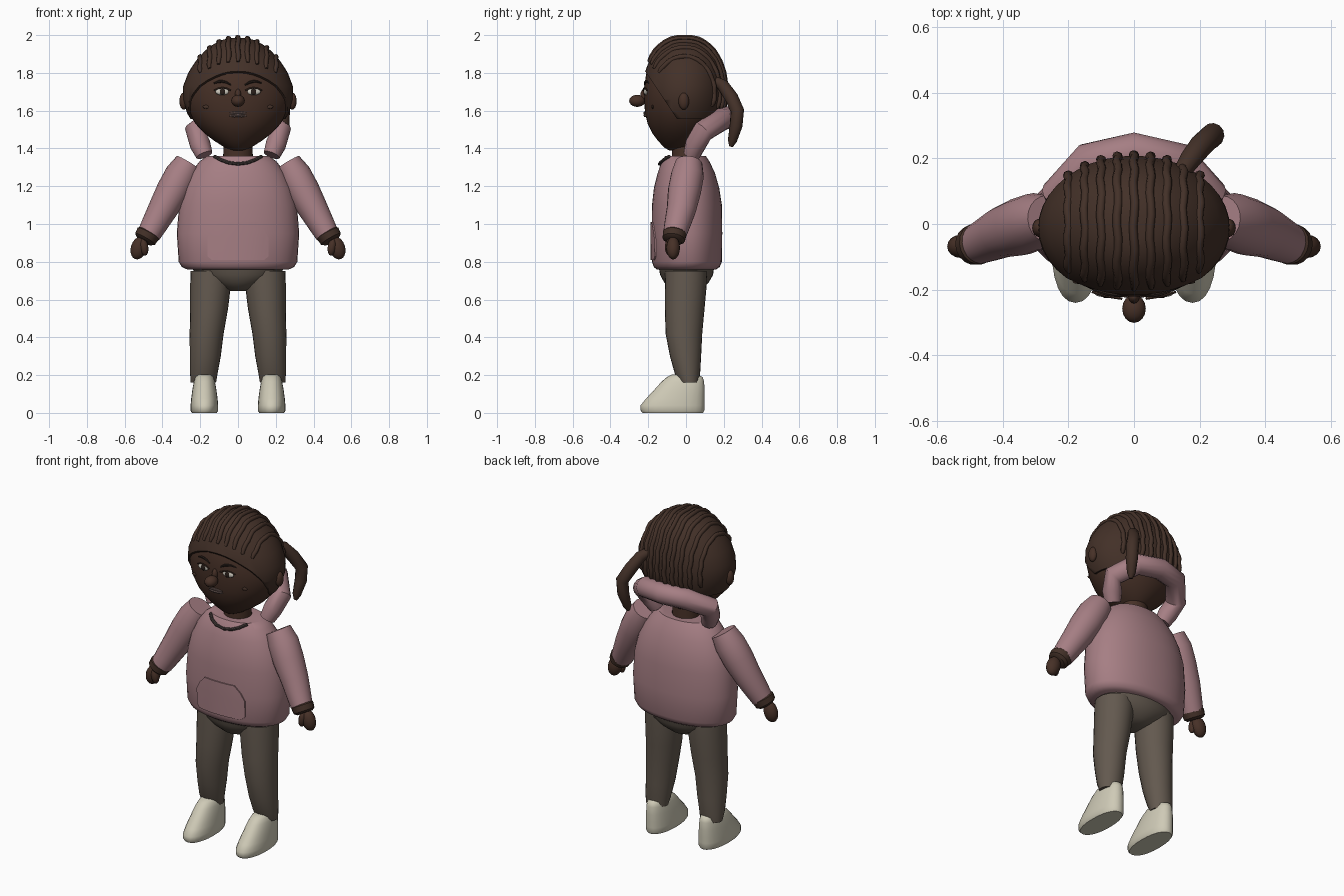
import bpy, bmesh, math
from mathutils import Vector, Matrix
from mathutils.bvhtree import BVHTree

if "Cube" in bpy.data.objects:
    bpy.data.objects.remove(bpy.data.objects["Cube"])


def colour(name, r, g, b):
    m = bpy.data.materials.new(name)
    m.diffuse_color = (r, g, b, 1)
    m.use_nodes = True
    m.node_tree.nodes["Principled BSDF"].inputs["Base Color"].default_value = m.diffuse_color
    return m


SKIN = colour("skin brown", 0.062, 0.030, 0.020)
HAIR = colour("hair brown", 0.056, 0.030, 0.021)
PINK = colour("dusty pink", 0.38, 0.21, 0.23)
PANTS = colour("trouser grey", 0.125, 0.10, 0.078)
SHOE = colour("shoe cream", 0.62, 0.59, 0.47)
WHITE = colour("eye white", 0.60, 0.57, 0.50)
DARK = colour("dark brown", 0.022, 0.014, 0.011)
LIP = colour("lip taupe", 0.15, 0.10, 0.09)
CORD = colour("cord grey", 0.06, 0.045, 0.042)


def finish(name, bm, mat, angle=40):
    bmesh.ops.recalc_face_normals(bm, faces=bm.faces)
    me = bpy.data.meshes.new(name)
    bm.to_mesh(me)
    bm.free()
    ob = bpy.data.objects.new(name, me)
    bpy.context.collection.objects.link(ob)
    me.materials.append(mat)
    bpy.ops.object.select_all(action='DESELECT')
    ob.select_set(True)
    bpy.context.view_layer.objects.active = ob
    bpy.ops.object.shade_smooth_by_angle(angle=math.radians(angle))
    return ob


def loft(rings):
    """Skin a list of point rings and cap both ends."""
    bm = bmesh.new()
    vs = [[bm.verts.new(p) for p in r] for r in rings]
    n = len(vs[0])
    for a, b in zip(vs, vs[1:]):
        for i in range(n):
            bm.faces.new((a[i], a[(i + 1) % n], b[(i + 1) % n], b[i]))
    bm.faces.new(vs[0])
    bm.faces.new(vs[-1])
    return bm


def stack(rows, cx=0, n=32, p=1.0):
    """Horizontal oval rings: rows of (z, half width, front y, back y[, x shift])."""
    rings = []
    for z, rx, yf, yb, *dx in rows:
        x0 = cx + (dx[0] if dx else 0)
        ring = []
        for i in range(n):
            c, s = math.cos(math.tau * i / n), math.sin(math.tau * i / n)
            c, s = math.copysign(abs(c) ** p, c), math.copysign(abs(s) ** p, s)
            ring.append((x0 + rx * c, (yf + yb) / 2 + (yb - yf) / 2 * s, z))
        rings.append(ring)
    return loft(rings)


def tube(name, pts, radii, mat, n=10, angle=40, flat=1.0):
    """Sweep a round section along points; flat scales the section's depth."""
    pts = [Vector(p) for p in pts]
    rings = []
    if not isinstance(radii, (list, tuple)):
        radii = [radii] * len(pts)
    ref = Vector((0, 1, 0))
    t0 = pts[-1] - pts[0]
    if abs(t0.normalized().y) > 0.8 or abs(t0.x) < 1e-4 and len(pts) > 8:
        ref = Vector((1, 0, 0))
    for i, p in enumerate(pts):
        t = (pts[min(i + 1, len(pts) - 1)] - pts[max(i - 1, 0)]).normalized()
        v = (ref - t * ref.dot(t)).normalized()
        u = t.cross(v)
        ref = v
        rings.append([p + radii[i] * (u * math.cos(math.tau * k / n) + flat * v * math.sin(math.tau * k / n))
                      for k in range(n)])
    return finish(name, loft(rings), mat, angle)


def ball(name, c, r, mat, rot=0.0, seg=16):
    bm = bmesh.new()
    m = Matrix.Translation(c) @ Matrix.Rotation(rot, 4, 'Y') @ Matrix.Diagonal((*r, 1))
    bmesh.ops.create_uvsphere(bm, u_segments=seg, v_segments=seg // 2 + 2, radius=1, matrix=m)
    return finish(name, bm, mat, 60)


# head: egg with a narrow chin
HEAD = [(1.39, .035, -.09, .03), (1.405, .07, -.115, .06), (1.44, .125, -.148, .10),
        (1.48, .178, -.178, .135), (1.53, .225, -.203, .165), (1.59, .262, -.217, .185),
        (1.66, .284, -.222, .198), (1.73, .282, -.221, .200), (1.80, .254, -.210, .190),
        (1.86, .214, -.186, .170), (1.91, .167, -.155, .14), (1.945, .12, -.12, .105),
        (1.968, .07, -.08, .065), (1.976, .025, -.04, .025)]
head = stack(HEAD, n=40)
surface = BVHTree.FromBMesh(head)
finish("head", head, SKIN, 60)

# hair cap: slightly larger shell trimmed to the hairline
cap = stack([(1.68 + (z - 1.68) * 1.03, rx + .008, yf - .008, yb + .008) for z, rx, yf, yb in HEAD], n=40)
for co, no in (((0, 0, 1.555), (0, 0, 1)), ((0, -.05, 1.56), (0, 1.5, 1))):
    geom = cap.verts[:] + cap.edges[:] + cap.faces[:]
    bmesh.ops.bisect_plane(cap, geom=geom, plane_co=co, plane_no=no, clear_inner=True)
bmesh.ops.holes_fill(cap, edges=[e for e in cap.edges if e.is_boundary])
finish("hair_cap", cap, HAIR, 60)


def face_y(x, z):
    return surface.ray_cast(Vector((x, -1, z)), Vector((0, 1, 0)))[0].y


# rows of braids from forehead to nape
for k in range(-4, 5):
    x = k * .05
    origin = Vector((x, 0, 1.68))
    start = math.radians(138 if abs(k) < 3 else 140)
    pts = []
    for i in range(25):
        a = start + (math.radians(-22) - start) * i / 24
        d = Vector((0, math.cos(a), math.sin(a)))
        hit = surface.ray_cast(origin, d)[0]
        wave = .003 * math.sin(i * 1.6 + k)
        pts.append(hit + d * .012 + Vector((wave, 0, 0)))
    tube("braid", pts, [.008] + [.013] * 23 + [.008], HAIR, n=8, angle=60)

# side ponytail
tube("ponytail", [(.14, .15, 1.76), (.17, .195, 1.735), (.205, .24, 1.67), (.24, .272, 1.60),
                  (.238, .265, 1.52), (.225, .245, 1.44), (.222, .238, 1.41)],
     [.025, .032, .036, .036, .034, .024, .010], HAIR, n=12)

# nose
ball("nose", (0, -.258, 1.652), (.036, .043, .032), SKIN)
ball("nose_bridge", (0, -.222, 1.68), (.017, .02, .035), SKIN)

# mouth
for z, r in ((1.588, .007), (1.575, .009)):
    tube("lip", [(x, face_y(x, z) - .003, z - abs(x) * .05) for x in (-.045, -.02, 0, .02, .045)],
         [.003, r, r, r, .003], LIP, n=8)

for s in (-1, 1):
    # ears and cheek marks
    ball("ear", (s * .288, -.012, 1.65), (.022, .028, .045), SKIN)
    ball("cheek_mark", (s * .165, face_y(s * .165, 1.62), 1.62), (.022, .006, .01), HAIR)
    # eyes with iris, lid and brow
    ex, ez = s * .082, 1.70
    ey = face_y(ex, ez)
    ball("eye_white", (ex, ey, ez), (.038, .011, .018), WHITE)
    ball("iris", (ex, ey - .008, ez), (.015, .006, .017), DARK)
    line = (-.045, -.02, 0, .02, .045)
    tube("eyelid", [(ex + d, face_y(ex + d, ez) - .008, ez + .021 - 7 * d * d) for d in line],
         .004, HAIR, n=6)
    tube("eyebrow", [(ex + d, face_y(ex + d, 1.75) - .004, 1.755 + s * d * .1 - 7 * d * d) for d in line],
         [.004, .007, .007, .006, .003], DARK, n=6)

# neck
finish("neck", stack([(1.32, .08, -.075, .075), (1.45, .075, -.075, .07)], n=24), SKIN)

# sweatshirt body
TORSO = [(.76, .27, -.155, .16), (.772, .297, -.170, .178), (.80, .314, -.18, .19), (.95, .324, -.182, .192),
         (1.10, .312, -.18, .19), (1.19, .288, -.170, .176), (1.27, .25, -.150, .153),
         (1.33, .205, -.130, .125), (1.36, .165, -.110, .105)]
torso = stack(TORSO, n=40, p=.93)
body = BVHTree.FromBMesh(torso)
finish("sweatshirt", torso, PINK)


def body_y(x, z):
    return body.ray_cast(Vector((x, -1, z)), Vector((0, 1, 0)))[0].y


# front pocket: thin plate wrapped on the belly
bm = bmesh.new()
rows = [(.81, .14), (.83, .162), (.925, .162), (.97, .138), (1.01, .10)]
grid = [[bm.verts.new((w * t / 6, body_y(w * t / 6, z) - .007, z)) for t in range(-6, 7)] for z, w in rows]
for a, b in zip(grid, grid[1:]):
    for i in range(12):
        bm.faces.new((a[i], a[i + 1], b[i + 1], b[i]))
ext = bmesh.ops.extrude_face_region(bm, geom=bm.faces[:])
bmesh.ops.translate(bm, vec=(0, .009, 0), verts=[v for v in ext["geom"] if isinstance(v, bmesh.types.BMVert)])
finish("pocket", bm, PINK)

# neckline cord
cord = [(x, 1.318 + 2.6 * x * x) for x in (-.125, -.09, -.05, 0, .05, .09, .125)]
tube("neck_cord", [(x, body_y(x, min(z, 1.355)) - .006, z) for x, z in cord], .009, CORD, n=8)

# hood: thick roll behind the neck
half = [(.178, .03, 1.365), (.20, .05, 1.42), (.225, .09, 1.49), (.135, .19, 1.555)]
path = [(-x, y, z) for x, y, z in half] + [(0, .22, 1.563)] + half[::-1]
tube("hood", path, [.045, .055, .058, .06, .06, .06, .058, .055, .045], PINK, n=14)

# hips
finish("hips", stack([(.645, .04, -.05, .05), (.66, .09, -.085, .085), (.69, .155, -.115, .12),
                      (.73, .22, -.137, .143), (.775, .25, -.145, .15)]), PANTS)

for s in (-1, 1):
    # sleeves, cuffs and hands
    tube("sleeve", [(s * .262, .015, 1.323), (s * .30, .008, 1.26), (s * .345, -.008, 1.175),
                    (s * .40, -.025, 1.075), (s * .447, -.048, .99), (s * .472, -.06, .945)],
         [.072, .087, .088, .078, .068, .062], PINK, n=20)
    tube("cuff", [(s * .468, -.058, .965), (s * .475, -.06, .95), (s * .492, -.065, .92), (s * .498, -.067, .91)],
         [.05, .064, .06, .045], HAIR, n=18)
    ball("hand", (s * .525, -.068, .873), (.042, .036, .062), SKIN, rot=-s * .3)
    ball("thumb", (s * .497, -.088, .877), (.022, .024, .045), SKIN, rot=s * .15)

    # legs
    finish("leg", stack([(.16, .067, -.035, .068, .03), (.21, .073, -.06, .075, .028),
                         (.30, .082, -.085, .08, .02), (.42, .09, -.108, .086, .013),
                         (.55, .10, -.112, .098, .0), (.68, .108, -.112, .110, -.008),
                         (.75, .11, -.11, .112, -.012)] if s > 0 else
                        [(.16, .067, -.035, .068, -.03), (.21, .073, -.06, .075, -.028),
                         (.30, .082, -.085, .08, -.02), (.42, .09, -.108, .086, -.013),
                         (.55, .10, -.112, .098, .0), (.68, .108, -.112, .110, .008),
                         (.75, .11, -.11, .112, .012)], cx=s * .153, n=24), PANTS)

    # shoes
    finish("shoe", stack([(0, .066, -.23, .09), (.012, .073, -.24, .097), (.04, .073, -.24, .097),
                          (.075, .07, -.212, .098), (.12, .064, -.17, .098), (.165, .056, -.13, .096),
                          (.19, .048, -.10, .088), (.203, .036, -.075, .06)],
                         cx=s * .178, n=24, p=.9), SHOE, 50)
